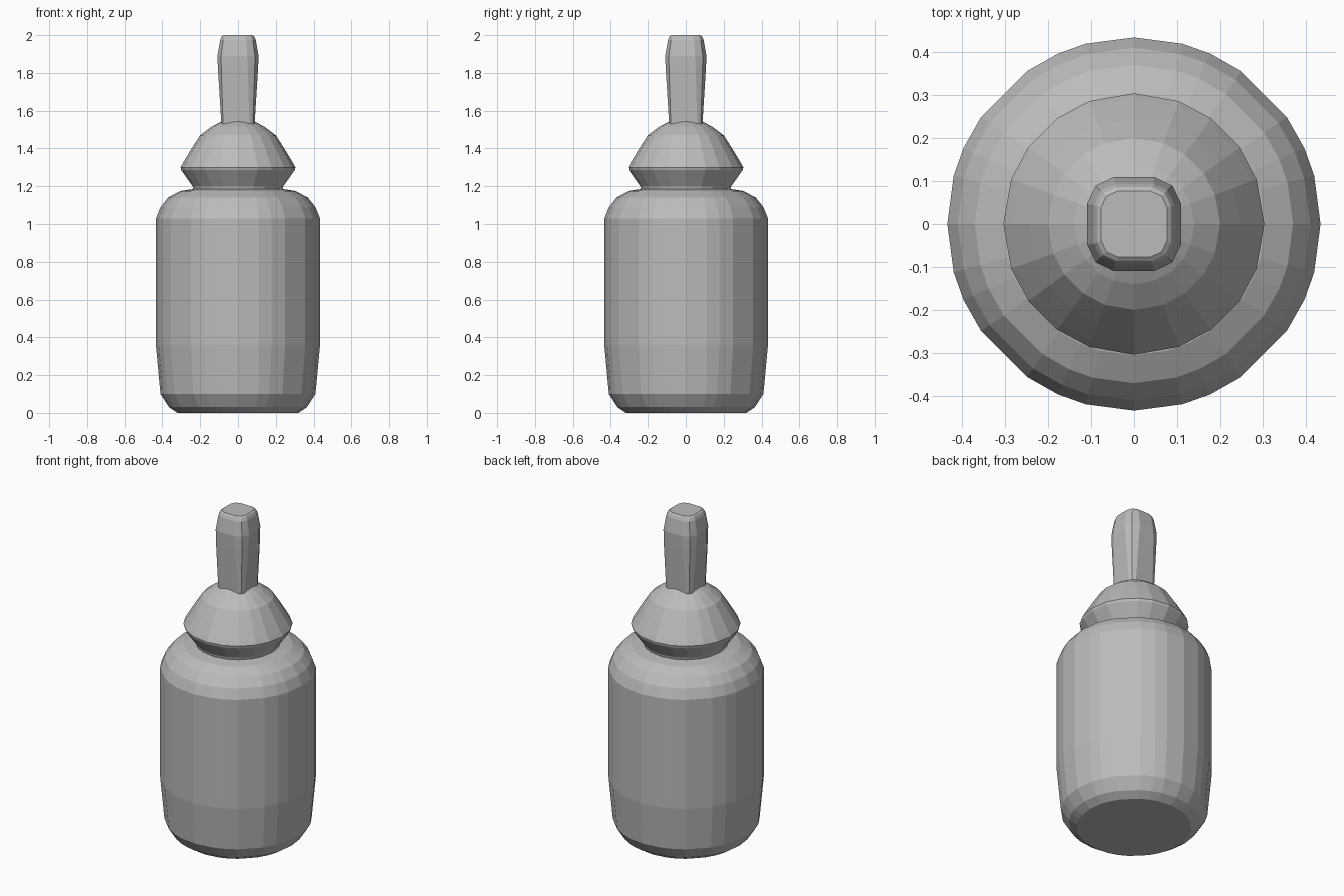
import bpy
import bmesh
from math import cos, sin, radians

cube = bpy.data.objects.get("Cube")
if cube:
    bpy.data.objects.remove(cube, do_unlink=True)

grey = bpy.data.materials.new("plain grey")
grey.use_nodes = True
colour = (0.5, 0.5, 0.5, 1)
grey.diffuse_color = colour
grey.node_tree.nodes["Principled BSDF"].inputs["Base Color"].default_value = colour


def circle(radius, angles):
    """Ring outline from the angles of one quadrant, repeated four times."""
    return [(radius * cos(radians(a + q)), radius * sin(radians(a + q)))
            for q in (0, 90, 180, 270) for a in angles]


def rounded_square(half, flat):
    """Square outline with softened corners; flat is the half length of a side."""
    mid = half * 0.35 + (half + flat) * 0.325
    quarter = [(half, flat), (mid, mid), (flat, half)]
    points = []
    for _ in range(4):
        points += quarter
        quarter = [(-y, x) for x, y in quarter]
    return points


def loft(name, rings):
    """Join outlines at rising heights into a closed, flat shaded solid."""
    bm = bmesh.new()
    loops = [[bm.verts.new((x, y, z)) for x, y in outline] for z, outline in rings]
    for low, high in zip(loops, loops[1:]):
        n = len(low)
        for i in range(n):
            j = (i + 1) % n
            bm.faces.new((low[i], low[j], high[j], high[i]))
    bm.faces.new(loops[0][::-1])
    bm.faces.new(loops[-1])
    bmesh.ops.recalc_face_normals(bm, faces=bm.faces)
    mesh = bpy.data.meshes.new(name)
    bm.to_mesh(mesh)
    bm.free()
    mesh.materials.append(grey)
    obj = bpy.data.objects.new(name, mesh)
    bpy.context.collection.objects.link(obj)
    return obj


# Bottle body with rounded base and shoulder
body_angles = (0, 15, 24, 35, 55, 66, 75)
body = [(0, 0.32), (0.03, 0.365), (0.1, 0.41), (0.36, 0.434), (1.03, 0.434),
        (1.09, 0.41), (1.14, 0.37), (1.175, 0.305), (1.185, 0.24)]
loft("bottle_body", [(z, circle(r, body_angles)) for z, r in body])

# Flared collar
collar_angles = (0, 20, 36, 54, 70)
collar = [(1.18, 0.235), (1.2, 0.24), (1.285, 0.3), (1.3, 0.304), (1.325, 0.29),
          (1.4, 0.245), (1.47, 0.2), (1.515, 0.14), (1.547, 0.08)]
loft("collar", [(z, circle(r, collar_angles)) for z, r in collar])

# Nozzle, square at the foot and rounder at the tip
nozzle = [(1.53, 0.088, 0.06), (1.82, 0.106, 0.052), (1.89, 0.109, 0.048),
          (1.975, 0.094, 0.045), (1.993, 0.086, 0.042), (2.0, 0.077, 0.038)]
loft("nozzle", [(z, rounded_square(h, f)) for z, h, f in nozzle])
